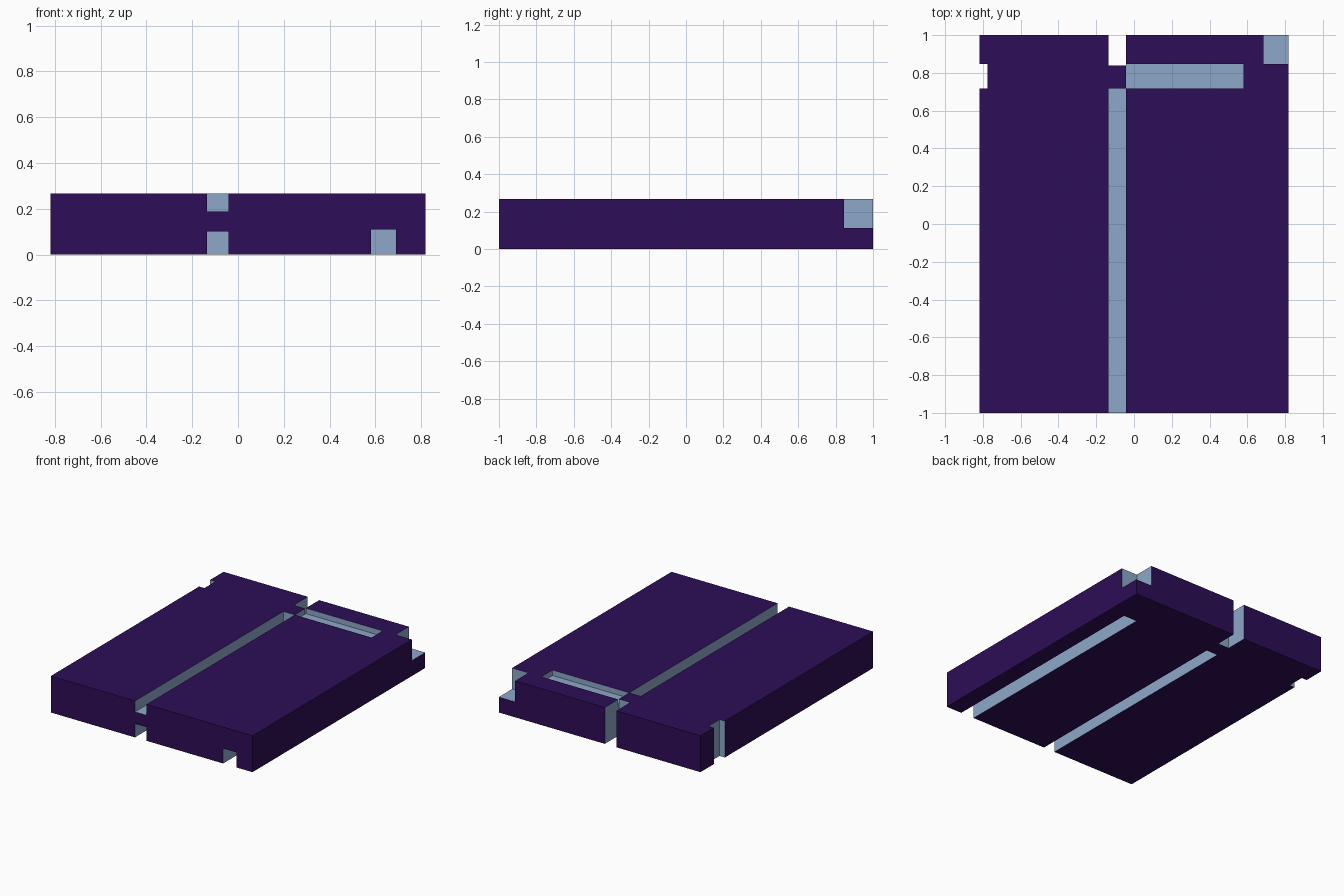
import bpy, bmesh
from mathutils import Vector

if "Cube" in bpy.data.objects:
    bpy.data.objects.remove(bpy.data.objects["Cube"])

HX, HY, H = 0.818, 1.0, 0.267   # half width, half length, thickness

# Recesses cut from the slab: (x0, x1, y0, y1, z0, z1)
CUTS = [
    (-0.135, -0.042, -HY, 0.718, 0.187, H),   # long top groove
    (-0.135, -0.042, -HY, 0.718, 0, 0.100),   # long bottom groove
    (0.580, 0.690, -HY, 0.718, 0, 0.110),     # second bottom groove
    (-0.135, -0.042, 0.838, HY, 0, H),        # back through notch
    (-0.042, 0.580, 0.718, 0.846, H - 0.04, H),  # cross pocket
    (-HX, -0.775, 0.718, 0.846, 0, H),        # left edge notch
    (0.685, HX, 0.846, HY, 0.113, H),         # corner rebate
]


def material(name, rgb):
    m = bpy.data.materials.new(name)
    m.diffuse_color = (*rgb, 1)
    m.use_nodes = True
    m.node_tree.nodes["Principled BSDF"].inputs["Base Color"].default_value = m.diffuse_color
    return m


def breaks(axis, lo, hi):
    return sorted({lo, hi} | {c[2 * axis + k] for c in CUTS for k in (0, 1)})


axes = [breaks(0, -HX, HX), breaks(1, -HY, HY), breaks(2, 0, H)]


def solid(cell):
    """True where a grid cell lies in the slab and outside every cut."""
    if any(not 0 <= cell[a] < len(axes[a]) - 1 for a in range(3)):
        return False
    p = [(axes[a][cell[a]] + axes[a][cell[a] + 1]) / 2 for a in range(3)]
    return not any(all(c[2 * a] < p[a] < c[2 * a + 1] for a in range(3)) for c in CUTS)


# Slab skin: a quad wherever solid meets empty
bm = bmesh.new()
verts = {}


def vert(idx):
    if idx not in verts:
        verts[idx] = bm.verts.new(Vector([axes[a][idx[a]] for a in range(3)]))
    return verts[idx]


n = [len(a) - 1 for a in axes]
for cell in ((i, j, k) for i in range(n[0]) for j in range(n[1]) for k in range(n[2])):
    if not solid(cell):
        continue
    for a in range(3):
        u, v = (a + 1) % 3, (a + 2) % 3
        for side in (0, 1):
            nb = list(cell)
            nb[a] += 2 * side - 1
            if solid(nb):
                continue
            quad = []
            for du, dv in ((0, 0), (1, 0), (1, 1), (0, 1)):
                idx = list(cell)
                idx[a] += side
                idx[u] += du
                idx[v] += dv
                quad.append(vert(tuple(idx)))
            face = bm.faces.new(quad if side else quad[::-1])
            # Outer planes are purple, cut surfaces are blue
            outer = cell[a] + side == (n[a] if side else 0)
            face.material_index = 0 if outer else 1

# Merge the coplanar cells into clean faces
bmesh.ops.dissolve_limit(bm, angle_limit=0.01, verts=bm.verts[:], edges=bm.edges[:],
                         delimit={'MATERIAL'})

mesh = bpy.data.meshes.new("grooved_slab")
bm.to_mesh(mesh)
bm.free()
mesh.materials.append(material("deep purple", (0.026, 0.004, 0.095)))
mesh.materials.append(material("pale blue", (0.27, 0.39, 0.58)))
bpy.context.collection.objects.link(bpy.data.objects.new("grooved_slab", mesh))
